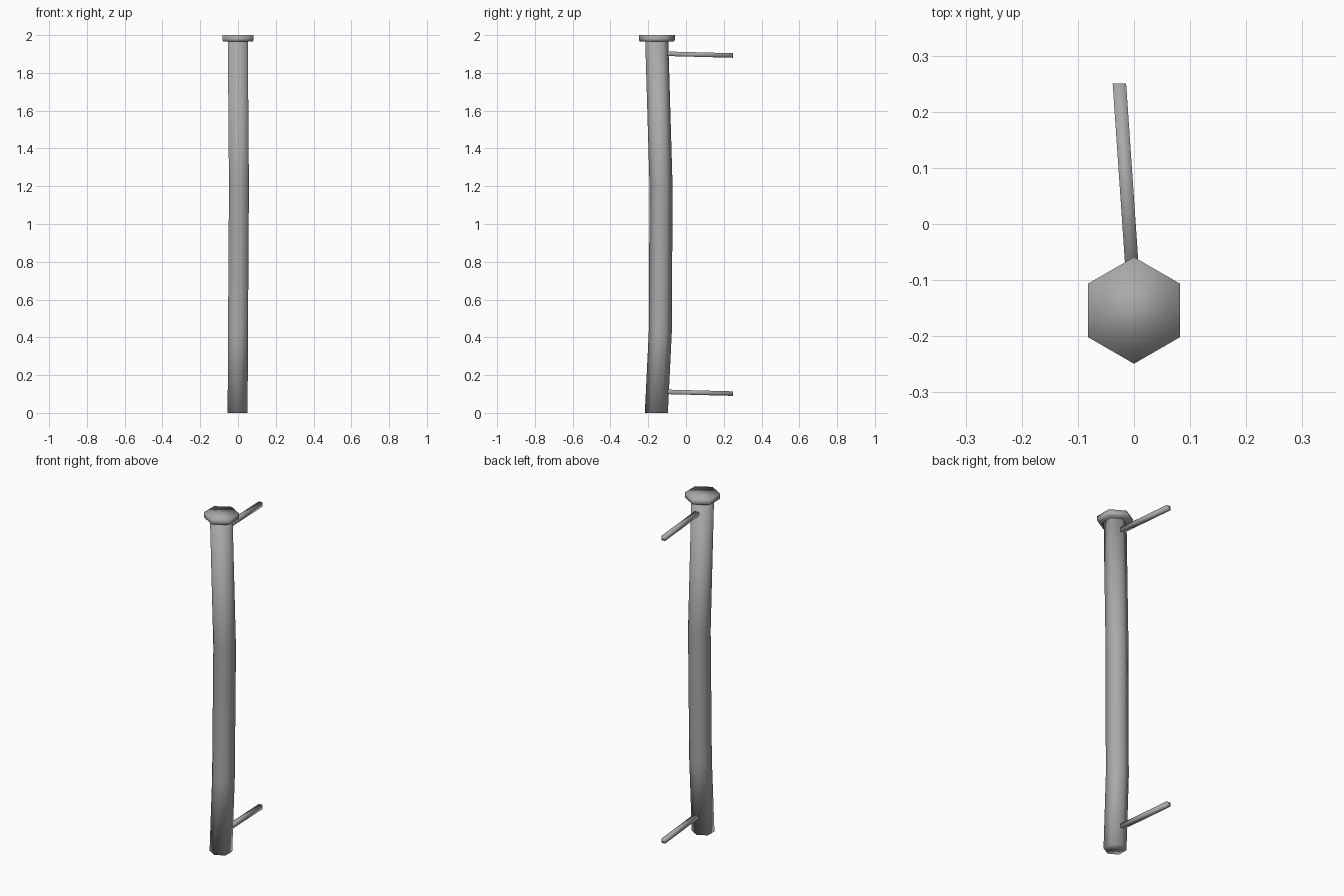
import bpy, bmesh
from math import cos, sin, pi
from mathutils import Vector

default = bpy.data.objects.get("Cube")
if default:
    bpy.data.objects.remove(default, do_unlink=True)

grey = bpy.data.materials.new("Plain grey")
grey.use_nodes = True
colour = (0.4, 0.4, 0.4, 1)
grey.diffuse_color = colour
grey.node_tree.nodes["Principled BSDF"].inputs["Base Color"].default_value = colour


def tube(name, rings):
    """Skin a closed, smooth tube through rings of points."""
    bm = bmesh.new()
    loops = [[bm.verts.new(p) for p in ring] for ring in rings]
    n = len(loops[0])
    for low, high in zip(loops, loops[1:]):
        for i in range(n):
            j = (i + 1) % n
            bm.faces.new((low[i], low[j], high[j], high[i]))
    bm.faces.new(loops[0][::-1])
    bm.faces.new(loops[-1])
    bmesh.ops.recalc_face_normals(bm, faces=bm.faces)
    for face in bm.faces:
        face.smooth = True
    mesh = bpy.data.meshes.new(name)
    bm.to_mesh(mesh)
    bm.free()
    mesh.materials.append(grey)
    obj = bpy.data.objects.new(name, mesh)
    bpy.context.collection.objects.link(obj)
    return obj


def hexagon(x, y, z, radius):
    """Level six-sided ring with corners pointing forward and back."""
    return [(x + radius * sin(i * pi / 3), y - radius * cos(i * pi / 3), z)
            for i in range(6)]


def square(centre, half):
    """Upright four-sided ring facing front and back."""
    return [centre + Vector((sx * half, 0, sz * half))
            for sx, sz in ((-1, -1), (1, -1), (1, 1), (-1, 1))]


# Slightly bowed pole
bends = [(-0.002, -0.157, 0), (0, -0.136, 0.43),
         (0.005, -0.132, 1.2), (-0.001, -0.155, 1.975)]
tube("pole", [hexagon(x, y, z, 0.061) for x, y, z in bends])

# Wide cap on top
tube("pole_cap", [hexagon(0, -0.154, 1.967, 0.091),
                  hexagon(0, -0.154, 1.975, 0.095),
                  hexagon(0, -0.154, 2, 0.095)])

# Square mounting rods reaching backwards
for name, height in (("lower_rod", 0.112), ("upper_rod", 1.902)):
    start = Vector((0.0, -0.13, height))
    end = Vector((-0.026, 0.25, height - 0.01))
    tube(name, [square(start, 0.012), square(end, 0.012)])
